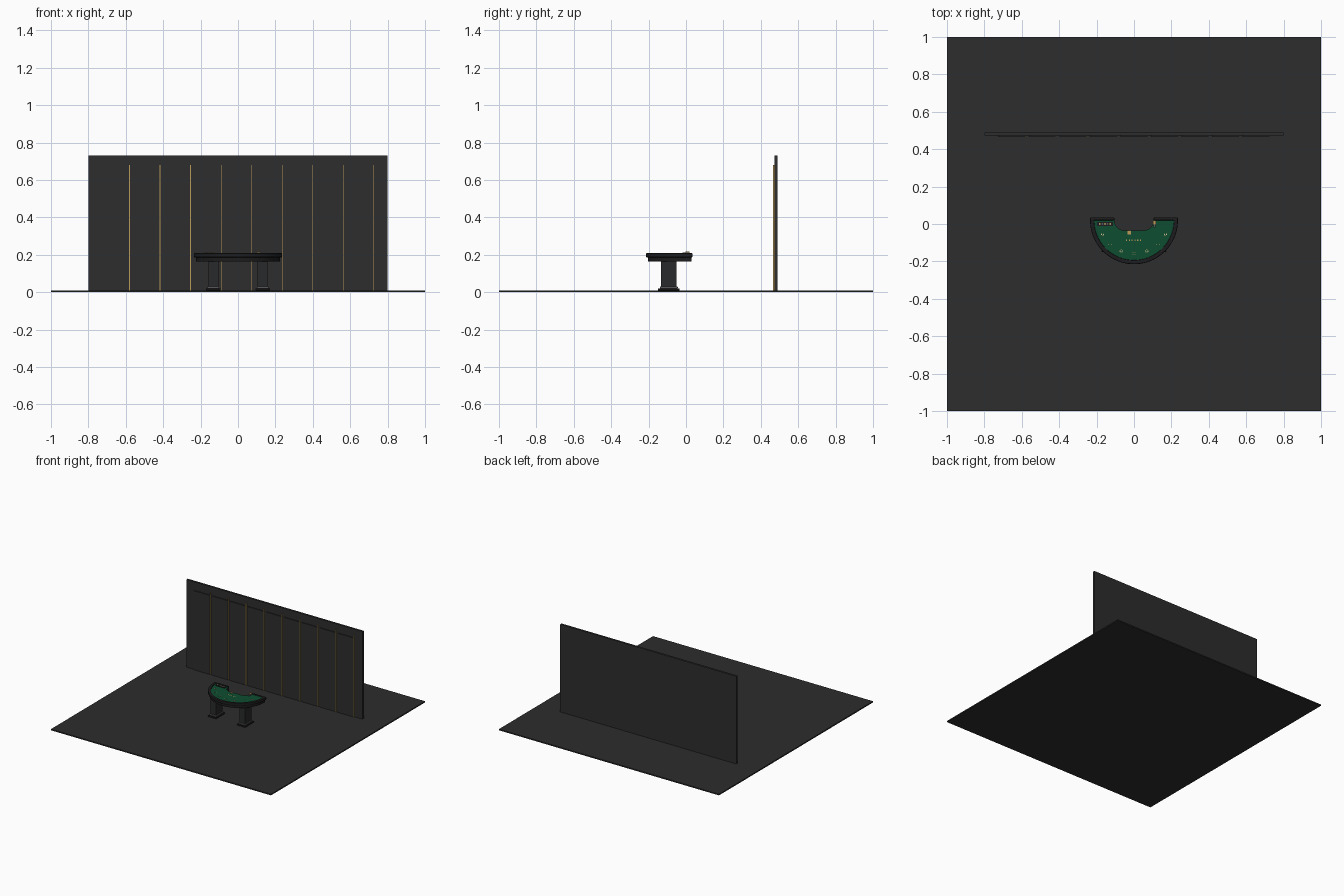
import bpy, bmesh, math

if "Cube" in bpy.data.objects:
    bpy.data.objects.remove(bpy.data.objects["Cube"], do_unlink=True)


def material(name, r, g, b):
    m = bpy.data.materials.new(name)
    m.use_nodes = True
    m.diffuse_color = (r, g, b, 1)
    m.node_tree.nodes["Principled BSDF"].inputs["Base Color"].default_value = (r, g, b, 1)
    return m


charcoal = material("charcoal", 0.026, 0.026, 0.026)
black = material("black", 0.012, 0.012, 0.013)
graphite = material("graphite", 0.022, 0.023, 0.024)
green = material("felt green", 0.004, 0.075, 0.03)
gold = material("gold", 0.5, 0.33, 0.1)
cream = material("cream", 0.75, 0.7, 0.55)
steel = material("grey", 0.1, 0.1, 0.11)


def prism(name, points, z0, z1, mat, bevel=0):
    # Extrude a flat outline upwards
    bm = bmesh.new()
    face = bm.faces.new([bm.verts.new((x, y, z0)) for x, y in points])
    out = bmesh.ops.extrude_face_region(bm, geom=[face])
    top = [v for v in out["geom"] if isinstance(v, bmesh.types.BMVert)]
    bmesh.ops.translate(bm, vec=(0, 0, z1 - z0), verts=top)
    bmesh.ops.recalc_face_normals(bm, faces=bm.faces)
    mesh = bpy.data.meshes.new(name)
    bm.to_mesh(mesh)
    bm.free()
    ob = bpy.data.objects.new(name, mesh)
    bpy.context.collection.objects.link(ob)
    mesh.materials.append(mat)
    if bevel:
        mod = ob.modifiers.new("soft edge", "BEVEL")
        mod.width, mod.segments, mod.limit_method = bevel, 2, "ANGLE"
    return ob


def box(name, x0, x1, y0, y1, z0, z1, mat, bevel=0):
    return prism(name, [(x0, y0), (x1, y0), (x1, y1), (x0, y1)], z0, z1, mat, bevel)


def arc(cx, cy, r, a0, a1, n):
    steps = [math.radians(a0 + (a1 - a0) * i / n) for i in range(n + 1)]
    return [(cx + r * math.cos(a), cy + r * math.sin(a)) for a in steps]


def disc(name, x, y, r, z0, z1, mat):
    return prism(name, arc(x, y, r, 0, 345, 23), z0, z1, mat)


# Floor and back wall
FLOOR = 0.01
box("floor", -1, 1, -1, 1, 0, FLOOR, charcoal)
box("back_wall", -0.8, 0.8, 0.473, 0.49, FLOOR, 0.73, charcoal)

# Wall panels, each with a thin trim on its edge
PITCH, WIDTH = 0.1633, 0.146
for i in range(9):
    x = -0.726 + PITCH * i
    box(f"wall_panel_{i}", x, x + WIDTH, 0.466, 0.474, FLOOR, 0.66, charcoal)
    box(f"gold_trim_{i}", x + WIDTH - 0.002, x + WIDTH + 0.002, 0.465, 0.474, FLOOR, 0.68, gold)

# Half-round table with a rounded recess at the back
CY, BACK, CUT = 0.02, 0.035, 0.105


def table_outline(r, back):
    recess = arc(CUT - 0.055, CY, 0.055, 0, -90, 10) + arc(0.055 - CUT, CY, 0.055, -90, -180, 10)
    return [(-r, back)] + arc(0, CY, r, 180, 360, 48) + [(r, back), (CUT, back)] + recess + [(-CUT, back)]


prism("table_apron", table_outline(0.224, 0.03), 0.165, 0.188, black)
prism("table_body", table_outline(0.23, 0.033), 0.188, 0.199, graphite)
prism("felt_top", table_outline(0.215, 0.025), 0.199, 0.204, green)

# Padded rail around the outer edge and the two back corners
rail = [(-CUT, BACK), (-0.235, BACK)] + arc(0, CY, 0.235, 180, 360, 48) + [(0.235, BACK), (CUT, BACK), (CUT, CY)]
rail += arc(0, CY, 0.213, 360, 180, 48) + [(-CUT, CY)]
prism("padded_rail", rail, 0.186, 0.209, black, 0.005)

# Two pedestals with stepped feet
for side, s in (("left", 1), ("right", -1)):
    x = 0.132 * s
    for part, hx, hy, z0, z1, mat in (
            ("column", 0.027, 0.042, 0.03, 0.166, graphite),
            ("plinth", 0.031, 0.048, 0.02, 0.03, steel),
            ("foot", 0.038, 0.058, FLOOR, 0.02, black)):
        box(f"{side}_{part}", x - hx, x + hx, -0.092 - hy, -0.092 + hy, z0, z1, mat, 0.002)

# Betting spots along the curve, with small markers
TOP = 0.204
for i in range(7):
    a = math.radians(205 + 130 * i / 6)
    x, y = 0.185 * math.cos(a), CY + 0.178 * math.sin(a)
    spot = prism(f"betting_spot_{i}", arc(x, y, 0.0085, 0, 360, 24) + arc(x, y, 0.0075, 360, 0, 24),
                 TOP, TOP + 0.0008, gold)
    if i % 2 == 0:
        for k in (-1, 1):
            disc(f"marker_{i}_{k}", x + 0.005 * k, y, 0.0025, TOP, TOP + 0.003, cream)

# Row of small printed marks and a placard by the recess
for i in range(6):
    x = -0.04 + 0.015 * i
    box(f"felt_mark_{i}", x - 0.003, x + 0.003, -0.092, -0.083, TOP, TOP + 0.001, gold)
box("placard", -0.034, -0.017, -0.055, -0.036, TOP, TOP + 0.003, gold)

# Chip tray on one side, card holder on the other
box("chip_tray", -0.197, -0.113, -0.012, 0.012, TOP, 0.209, black, 0.001)
for i in range(5):
    disc(f"tray_chip_{i}", -0.183 + 0.014 * i, 0, 0.005, 0.208, 0.211, (gold, steel)[i % 2])
box("card_holder", 0.104, 0.116, -0.02, 0.018, TOP, 0.213, steel)
box("card_holder_lid", 0.102, 0.118, -0.002, 0.018, 0.213, 0.217, gold)
